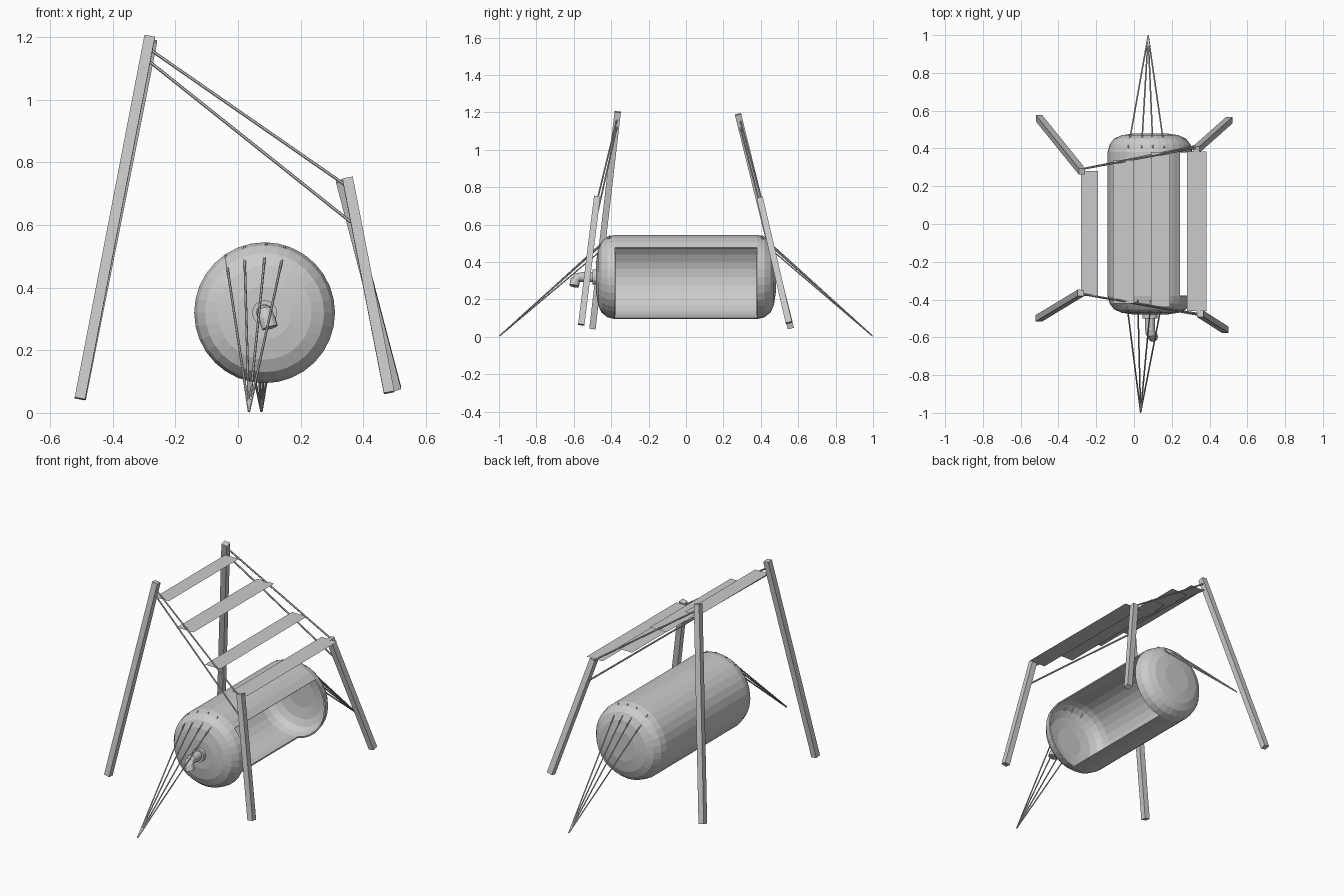
import bpy, bmesh, math
from mathutils import Vector, Matrix

if "Cube" in bpy.data.objects:
    bpy.data.objects.remove(bpy.data.objects["Cube"])

grey = bpy.data.materials.new("plain_grey")
grey.diffuse_color = (0.6, 0.6, 0.6, 1)
grey.use_nodes = True
grey.node_tree.nodes["Principled BSDF"].inputs["Base Color"].default_value = grey.diffuse_color

def finish(name, bm):
    bmesh.ops.recalc_face_normals(bm, faces=bm.faces)
    me = bpy.data.meshes.new(name)
    bm.to_mesh(me)
    bm.free()
    me.materials.append(grey)
    ob = bpy.data.objects.new(name, me)
    bpy.context.collection.objects.link(ob)
    return ob

def bar(name, a, b, r, sides):
    # straight prism from a to b; r is the half width (4 sides) or radius
    a, b = Vector(a), Vector(b)
    z = (b - a).normalized()
    x = Vector((1, 0, 0))
    x = (x - z * x.dot(z)).normalized()
    y = z.cross(x)
    off = math.pi / 4 if sides == 4 else 0
    rad = r * math.sqrt(2) if sides == 4 else r
    bm = bmesh.new()
    rings = [[bm.verts.new(p + rad * (x * math.cos(off + 2 * math.pi * i / sides) +
              y * math.sin(off + 2 * math.pi * i / sides))) for i in range(sides)] for p in (a, b)]
    for i in range(sides):
        j = (i + 1) % sides
        bm.faces.new((rings[0][i], rings[0][j], rings[1][j], rings[1][i]))
    bm.faces.new(rings[0])
    bm.faces.new(rings[1])
    return finish(name, bm)

# barrel shell with rounded ends and a large opening on the right
CX, CZ, N = 0.085, 0.32, 32
half = [(0.085, 0.48), (0.15, 0.47), (0.19, 0.452), (0.215, 0.42), (0.225, 0.38)]
profile = [(r, -y) for r, y in half] + [(r, y) for r, y in reversed(half)]
bm = bmesh.new()
rings = [[bm.verts.new((CX + r * math.cos(2 * math.pi * i / N), y,
          CZ + r * math.sin(2 * math.pi * i / N))) for i in range(N)] for r, y in profile]
for k in range(len(rings) - 1):
    for i in range(N):
        if k == 4 and (i < 4 or i >= N - 7):
            continue
        j = (i + 1) % N
        bm.faces.new((rings[k][i], rings[k][j], rings[k + 1][j], rings[k + 1][i]))
bm.faces.new(rings[0])
bm.faces.new(rings[-1])
tank = finish("barrel_shell", bm)
# normals must point outwards on the open shell
if tank.data.polygons[0].normal.y > 0:
    tank.data.flip_normals()
mod = tank.modifiers.new("thickness", "SOLIDIFY")
mod.thickness = 0.008
mod.offset = -1

# drain pipe: straight part, collar and bent spout
bar("drain_pipe", (CX, -0.475, 0.32), (CX, -0.56, 0.32), 0.027, 16)
bar("pipe_collar", (CX, -0.478, 0.32), (CX, -0.50, 0.32), 0.040, 16)
path = [(CX, -0.555, 0.32), (0.088, -0.58, 0.315), (0.094, -0.593, 0.30), (0.102, -0.598, 0.272)]
pts = [Vector(p) for p in path]
bm = bmesh.new()
prev = None
for k, p in enumerate(pts):
    d = (pts[min(k + 1, 3)] - pts[max(k - 1, 0)]).normalized()
    x = Vector((1, 0, 0))
    x = (x - d * x.dot(d)).normalized()
    y = d.cross(x)
    ring = [bm.verts.new(p + 0.026 * (x * math.cos(math.pi * i / 6) + y * math.sin(math.pi * i / 6)))
            for i in range(12)]
    if prev:
        for i in range(12):
            j = (i + 1) % 12
            bm.faces.new((prev[i], prev[j], ring[j], ring[i]))
    else:
        bm.faces.new(ring)
    prev = ring
bm.faces.new(prev)
finish("pipe_spout", bm)

# legs, tall on the left and short on the right
bar("leg_front_left", (-0.505, -0.50, 0.045), (-0.282, -0.365, 1.203), 0.017, 4)
bar("leg_back_left", (-0.503, 0.56, 0.048), (-0.275, 0.278, 1.19), 0.017, 4)
bar("leg_front_right", (0.483, -0.56, 0.065), (0.35, -0.475, 0.75), 0.017, 4)
bar("leg_back_right", (0.505, 0.55, 0.075), (0.33, 0.395, 0.742), 0.017, 4)

# roof ropes, an upper and a lower one on each side
for side, yl, yu, yd in (("front", -0.37, -0.475, -0.485), ("back", 0.29, 0.405, 0.42)):
    bar("upper_rope_" + side, (-0.28, yl, 1.16), (0.34, yu, 0.73), 0.005, 6)
    bar("lower_rope_" + side, (-0.28, yl, 1.12), (0.36, yd, 0.61), 0.005, 6)

# thin level roof slats
for i, (x0, x1, y0, y1, z) in enumerate([(-0.28, -0.19, -0.38, 0.28, 1.12),
                                         (-0.11, 0.0, -0.42, 0.34, 1.0),
                                         (0.09, 0.19, -0.44, 0.38, 0.84),
                                         (0.28, 0.385, -0.46, 0.385, 0.74)]):
    bm = bmesh.new()
    bm.faces.new([bm.verts.new(v) for v in ((x0, y0, z), (x1, y0, z), (x1, y1, z), (x0, y1, z))])
    finish("roof_slat_%d" % (i + 1), bm)

# guy ropes from the barrel ends to the ground
for side, s, gx, xs in (("front", -1, 0.035, (-0.04, 0.02, 0.09, 0.15)),
                        ("back", 1, 0.075, (-0.03, 0.04, 0.10, 0.16))):
    for i, x in enumerate(xs):
        z = CZ + math.sqrt(0.222 ** 2 - (x - CX) ** 2)
        bar("guy_rope_%s_%d" % (side, i + 1), (gx, s * 0.997, 0.005), (x, s * 0.405, z), 0.004, 6)
